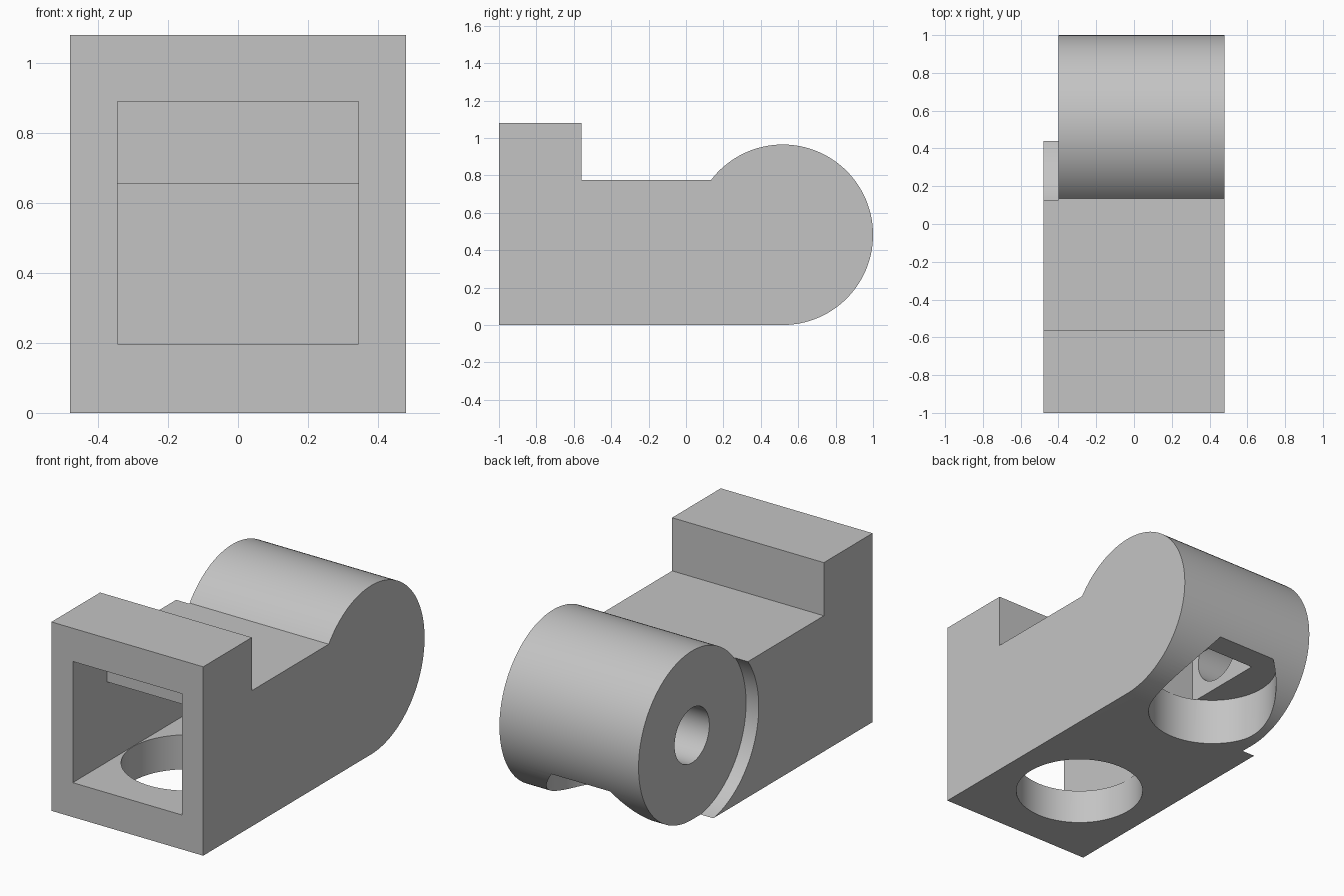
import bpy, bmesh
from math import sin, cos, pi, sqrt, asin
from mathutils import Matrix

if "Cube" in bpy.data.objects:
    bpy.data.objects.remove(bpy.data.objects["Cube"])

HALF = 0.48                  # half width of the body
RAD = 0.4825                 # radius of the rounded end
CY, CZ = 1 - RAD, RAD        # axis of the rounded end
DECK, TOP = 0.776, 1.08      # deck height and raised front height
POCKET = 0.27                # height of the rear pocket ceiling


def add_object(name, bm):
    bmesh.ops.recalc_face_normals(bm, faces=bm.faces)
    mesh = bpy.data.meshes.new(name)
    bm.to_mesh(mesh)
    bm.free()
    obj = bpy.data.objects.new(name, mesh)
    bpy.context.collection.objects.link(obj)
    return obj


def prism(name, points, x0, x1):
    """Extrude a (y, z) outline along x."""
    bm = bmesh.new()
    face = bm.faces.new([bm.verts.new((x0, y, z)) for y, z in points])
    new = bmesh.ops.extrude_face_region(bm, geom=[face])["geom"]
    verts = [v for v in new if isinstance(v, bmesh.types.BMVert)]
    bmesh.ops.translate(bm, verts=verts, vec=(x1 - x0, 0, 0))
    return add_object(name, bm)


def cylinder(name, radius, depth, centre, axis):
    bm = bmesh.new()
    turn = Matrix.Rotation(pi / 2, 4, "Y") if axis == "X" else Matrix()
    bmesh.ops.create_cone(bm, cap_ends=True, segments=96, radius1=radius,
                          radius2=radius, depth=depth,
                          matrix=Matrix.Translation(centre) @ turn)
    return add_object(name, bm)


def cut(target, cutter):
    cutter.hide_render = True
    mod = target.modifiers.new(cutter.name, "BOOLEAN")
    mod.operation = "DIFFERENCE"
    mod.solver = "EXACT"
    mod.object = cutter
    bpy.context.view_layer.objects.active = target
    bpy.ops.object.modifier_apply(modifier=mod.name)
    bpy.data.objects.remove(cutter)


# Side outline: raised front, flat deck, rounded rear
start = -pi / 2
end = pi - asin((DECK - CZ) / RAD)
steps = 80
arc = [(CY + RAD * cos(start + (end - start) * i / steps),
        CZ + RAD * sin(start + (end - start) * i / steps))
       for i in range(steps + 1)]
body = prism("hinge_body", [(-1, 0)] + arc + [(-0.56, DECK), (-0.56, TOP), (-1, TOP)],
             -HALF, HALF)

# Round clearance on the right side of the rear end
cut(body, cylinder("side_clearance", 0.489, 0.2, (-0.5, CY, CZ), "X"))

# Stepped front cavity
cut(body, prism("front_cavity",
                [(-1.1, 0.197), (0.12, 0.197), (0.12, 0.655),
                 (-0.69, 0.655), (-0.69, 0.89), (-1.1, 0.89)], -0.345, 0.345))

# Round opening in the cavity floor
cut(body, cylinder("floor_opening", 0.342, 0.5, (0, -0.46, 0), "Z"))

# Round pocket under the rear end, with a slot above it
cut(body, cylinder("rear_pocket", 0.345, 1, (0, 0.66, POCKET - 0.5), "Z"))
low = POCKET - 0.002
cut(body, prism("rear_slot", [(0.31, low), (0.81, low), (0.81, 0.72), (0.31, 0.72)],
                -0.152, 0.152))

# Axle bore from the right side into the slot
cut(body, cylinder("axle_bore", 0.157, 0.5, (-0.35, CY, CZ), "X"))

# Material
grey = bpy.data.materials.new("plain grey")
grey.use_nodes = True
colour = (0.55, 0.55, 0.55, 1)
grey.diffuse_color = colour
grey.node_tree.nodes["Principled BSDF"].inputs["Base Color"].default_value = colour
body.data.materials.clear()
body.data.materials.append(grey)

# Smooth curved walls, crisp edges
bpy.ops.object.select_all(action="DESELECT")
body.select_set(True)
bpy.context.view_layer.objects.active = body
bpy.ops.object.shade_smooth_by_angle(angle=pi / 6)
